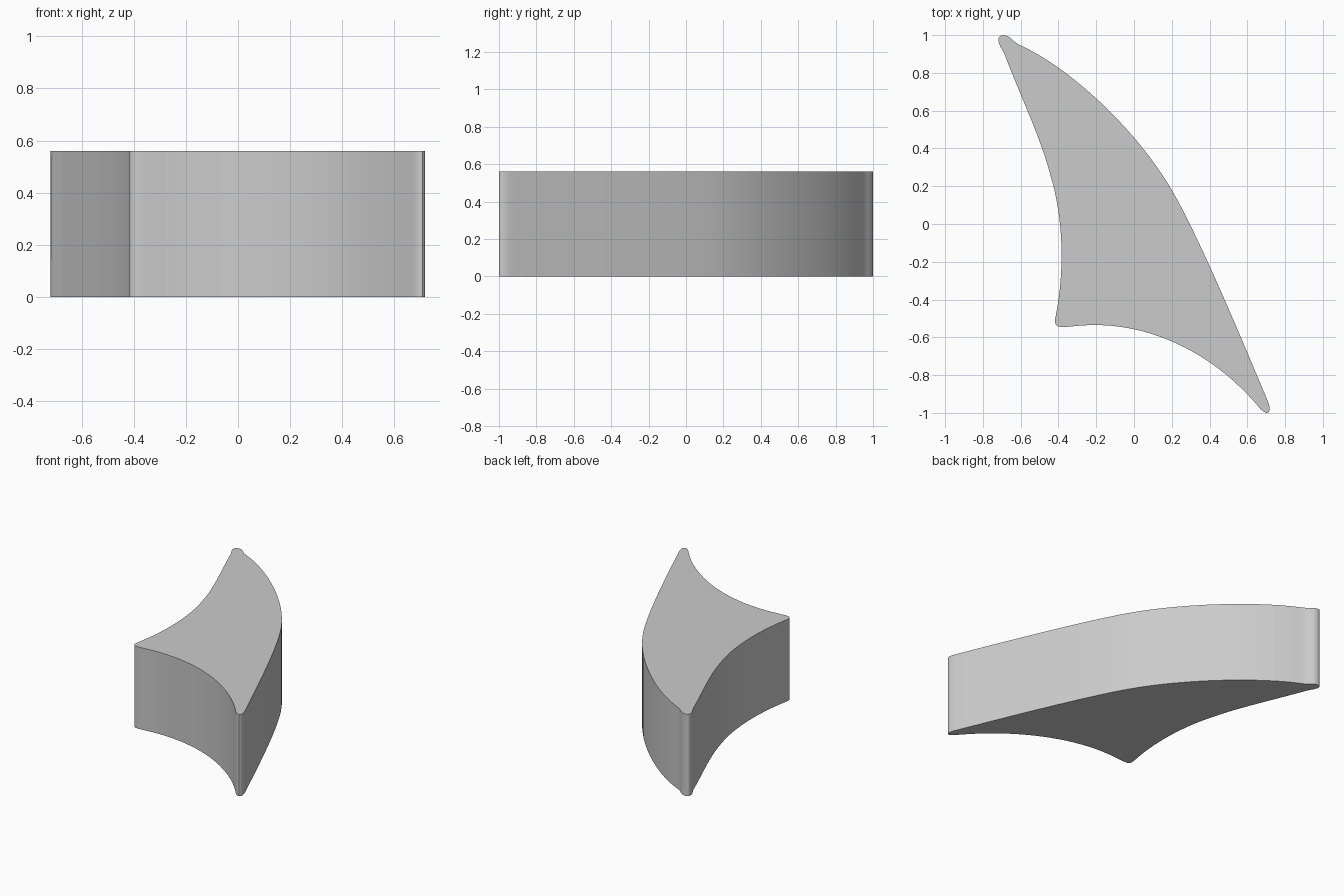
import bpy
import bmesh
from mathutils import Vector
from mathutils.geometry import interpolate_bezier

cube = bpy.data.objects.get("Cube")
if cube:
    bpy.data.objects.remove(cube, do_unlink=True)

HEIGHT = 0.56

# Plain grey material
grey = bpy.data.materials.new("plain grey")
grey.use_nodes = True
colour = (0.6, 0.6, 0.6, 1)
grey.diffuse_color = colour
grey.node_tree.nodes["Principled BSDF"].inputs["Base Color"].default_value = colour

# Outline segments, clockwise: start, two handles, steps (each ends where the next starts)
segments = [
    ((-0.61, 0.95), (-0.33, 0.825), (0.02, 0.49), 20),       # convex outer edge
    ((0.2, 0.18), (0.34, -0.06), (0.55, -0.56), 16),         # outer edge, straightening
    ((0.705, -0.93), (0.732, -0.99), (0.715, -1.025), 8),    # rounded front tip
    ((0.67, -0.98), (0.45, -0.71), (0.12, -0.53), 20),       # concave front edge
    ((-0.22, -0.535), (-0.29, -0.535), (-0.33, -0.545), 4),
    ((-0.37, -0.545), (-0.42, -0.548), (-0.422, -0.525), 8), # rounded middle corner
    ((-0.415, -0.49), (-0.365, -0.24), (-0.375, 0.03), 16),  # concave inner edge
    ((-0.44, 0.25), (-0.495, 0.46), (-0.59, 0.65), 12),
    ((-0.69, 0.91), (-0.745, 0.99), (-0.71, 1.01), 8),       # rounded back tip
    ((-0.67, 0.995), (-0.65, 0.985), (-0.63, 0.96), 4),
]
outline = []
for i, (start, h1, h2, steps) in enumerate(segments):
    end = segments[(i + 1) % len(segments)][0]
    pts = interpolate_bezier(*(Vector((*p, 0)) for p in (start, h1, h2, end)), steps + 1)
    outline += pts[:-1]

# Curved block: outline extruded straight up
bm = bmesh.new()
base = bm.faces.new([bm.verts.new(p) for p in outline])
result = bmesh.ops.extrude_face_region(bm, geom=[base], use_keep_orig=True)
top = [v for v in result["geom"] if isinstance(v, bmesh.types.BMVert)]
bmesh.ops.translate(bm, verts=top, vec=(0, 0, HEIGHT))
bmesh.ops.recalc_face_normals(bm, faces=bm.faces)
mesh = bpy.data.meshes.new("curved_block")
bm.to_mesh(mesh)
bm.free()
mesh.materials.append(grey)
block = bpy.data.objects.new("curved_block", mesh)
bpy.context.collection.objects.link(block)

# Smooth walls, crisp rims
bpy.ops.object.select_all(action="DESELECT")
block.select_set(True)
bpy.context.view_layer.objects.active = block
bpy.ops.object.shade_smooth_by_angle(angle=0.6)
